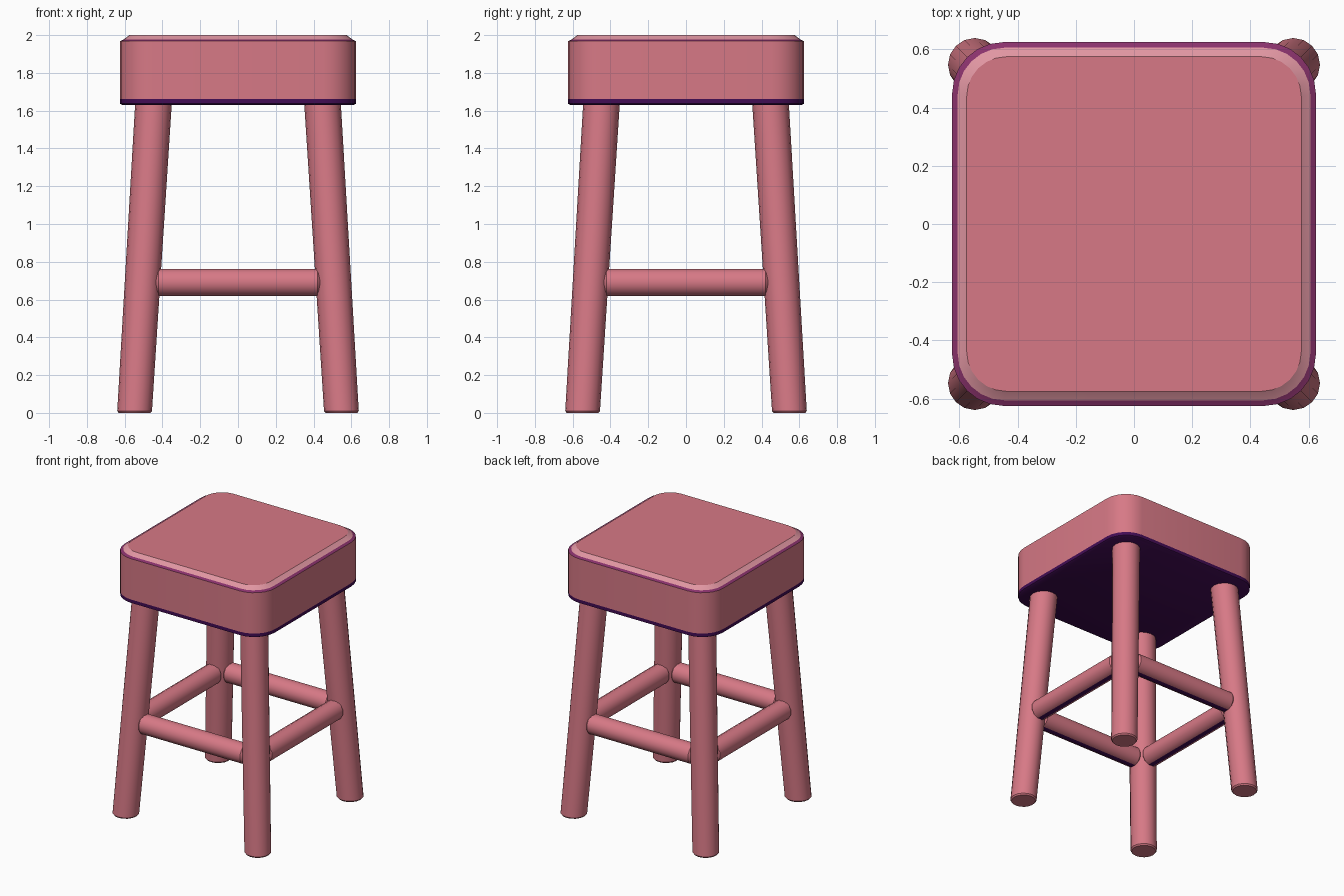
import bpy, bmesh, math
from mathutils import Vector

if "Cube" in bpy.data.objects:
    bpy.data.objects.remove(bpy.data.objects["Cube"])


def srgb(r, g, b):
    f = lambda c: c / 12.92 if c <= 0.04045 else ((c + 0.055) / 1.055) ** 2.4
    return (f(r / 255), f(g / 255), f(b / 255), 1)


def material(name, rgb):
    m = bpy.data.materials.new(name)
    m.diffuse_color = srgb(*rgb)
    m.use_nodes = True
    m.node_tree.nodes["Principled BSDF"].inputs["Base Color"].default_value = m.diffuse_color
    return m


MATS = [material("pink", (215, 121, 134)), material("light pink", (225, 150, 162)),
        material("plum", (138, 50, 108)), material("dark purple", (66, 12, 84))]
PINK, LIGHT, PLUM, DARK = range(4)


def loft(name, rings, band_mats, cap_mats, rule=None):
    """Skin a list of closed rings and cap both ends."""
    bm = bmesh.new()
    vs = [[bm.verts.new(p) for p in ring] for ring in rings]
    n = len(vs[0])
    for a, b, mat in zip(vs, vs[1:], band_mats):
        for i in range(n):
            f = bm.faces.new((a[i], a[(i + 1) % n], b[(i + 1) % n], b[i]))
            f.material_index = mat
    bm.faces.new(vs[0][::-1]).material_index = cap_mats[0]
    bm.faces.new(vs[-1]).material_index = cap_mats[1]
    bmesh.ops.recalc_face_normals(bm, faces=bm.faces)
    if rule:
        for f in bm.faces:
            rule(f)
    me = bpy.data.meshes.new(name)
    bm.to_mesh(me)
    bm.free()
    for m in MATS:
        me.materials.append(m)
    ob = bpy.data.objects.new(name, me)
    bpy.context.collection.objects.link(ob)
    bpy.ops.object.select_all(action='DESELECT')
    ob.select_set(True)
    bpy.context.view_layer.objects.active = ob
    bpy.ops.object.shade_smooth_by_angle(angle=math.radians(32))
    return ob


def rounded_square(half, z, radius, seg=6):
    pts = []
    for k in range(4):
        a0 = k * math.pi / 2
        cx = (half - radius) * (1 if k in (0, 3) else -1)
        cy = (half - radius) * (1 if k in (0, 1) else -1)
        for i in range(seg + 1):
            a = a0 + i / seg * math.pi / 2
            pts.append((cx + radius * math.cos(a), cy + radius * math.sin(a), z))
    return pts


# seat: purple base edge, pink side, thin plum rim, light bevel, flat top
seat = [(0.612, 1.63, 0.16), (0.625, 1.637, 0.175), (0.625, 1.662, 0.175),
        (0.625, 1.968, 0.175), (0.606, 1.977, 0.16), (0.575, 2.0, 0.135)]
loft("seat", [rounded_square(*s) for s in seat],
     [DARK, DARK, PINK, PLUM, LIGHT], [DARK, PINK])


# legs: splayed outwards, flat on the floor
def leg_ring(sx, sy, z, r, n=16):
    c = 0.548 - 0.1 * z / 1.63
    return [(sx * c + r * math.cos(2 * math.pi * i / n),
             sy * c + r * math.sin(2 * math.pi * i / n), z) for i in range(n)]


for sy, fb in ((-1, "front"), (1, "back")):
    for sx, lr in ((-1, "left"), (1, "right")):
        loft(f"{fb}_{lr}_leg",
             [leg_ring(sx, sy, z, r) for z, r in
              ((0, 0.084), (0.01, 0.092), (1.64, 0.097))],
             [PINK, PINK], [PINK, PINK])


# rails: rounded bars between the legs, with a dark strip underneath
def dark_underside(f):
    if f.normal.z < -0.95:
        f.material_index = DARK


for k, side in enumerate(("front", "right", "back", "left")):
    ang = k * math.pi / 2
    along = Vector((math.cos(ang), math.sin(ang), 0))
    out = Vector((math.sin(ang), -math.cos(ang), 0))
    rings = []
    for t, r in ((-0.435, 0.058), (-0.42, 0.074), (0.42, 0.074), (0.435, 0.058)):
        ring = []
        for i in range(12):
            a = (i + 0.5) * math.pi / 6
            p = along * t + out * (0.505 + r * math.cos(a))
            ring.append((p.x, p.y, 0.691 + r * math.sin(a)))
        rings.append(ring)
    loft(f"{side}_rail", rings, [PINK] * 3, [PINK, PINK], dark_underside)
